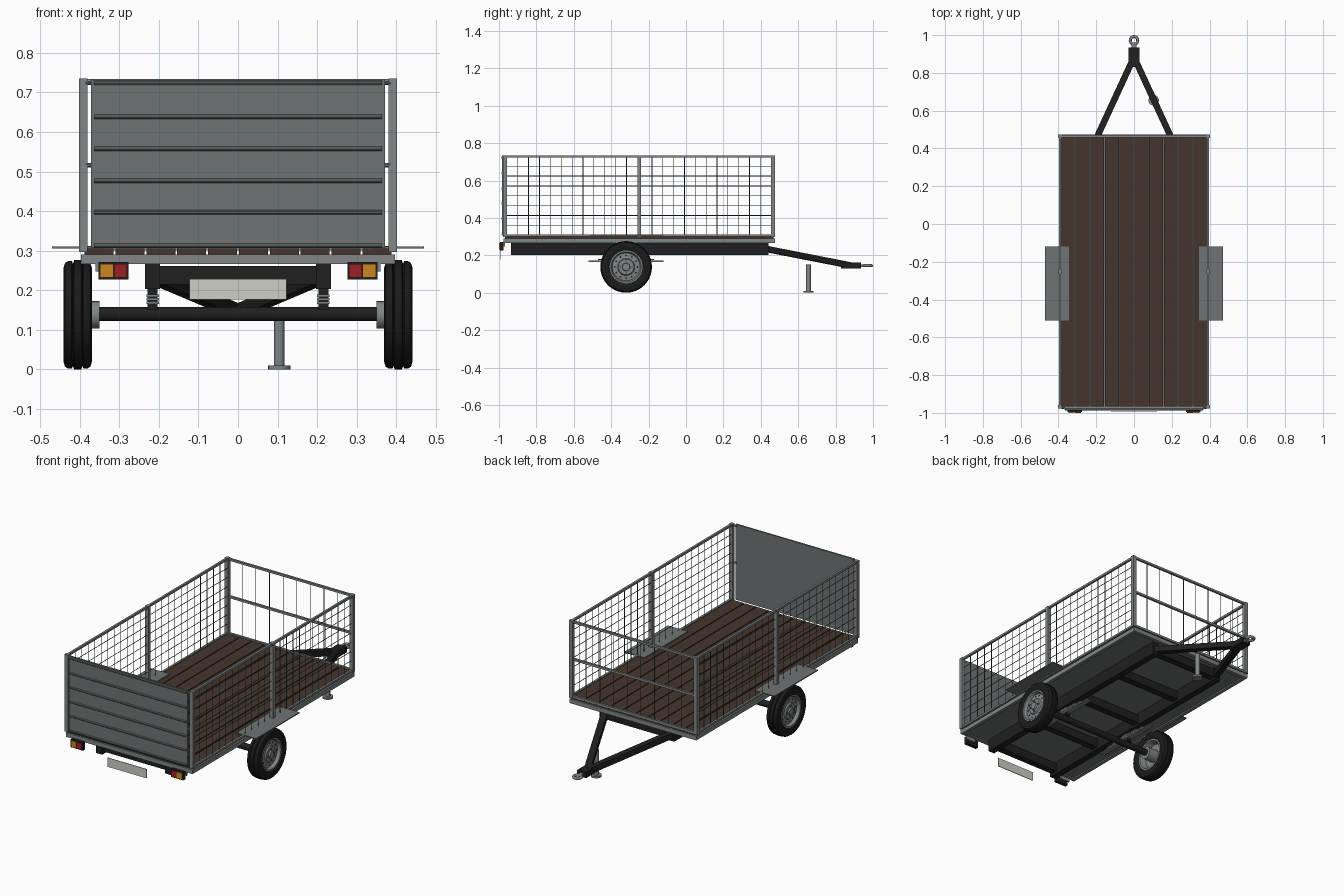
import bpy, bmesh, math
from mathutils import Vector, Matrix

cube = bpy.data.objects.get("Cube")
if cube:
    bpy.data.objects.remove(cube, do_unlink=True)


def material(name, r, g, b):
    m = bpy.data.materials.new(name)
    m.use_nodes = True
    m.diffuse_color = (r, g, b, 1)
    m.node_tree.nodes["Principled BSDF"].inputs["Base Color"].default_value = (r, g, b, 1)
    return m


STEEL = material("galvanised steel", 0.22, 0.24, 0.24)
SHEET = material("sheet steel", 0.16, 0.175, 0.175)
WIRE = material("wire grey", 0.09, 0.1, 0.1)
BLACK = material("black paint", 0.014, 0.014, 0.014)
RUBBER = material("rubber", 0.011, 0.011, 0.011)
WOOD = material("brown boards", 0.058, 0.036, 0.027)
RED = material("red lens", 0.33, 0.015, 0.02)
AMBER = material("amber lens", 0.6, 0.24, 0.015)
WHITE = material("plate white", 0.62, 0.62, 0.56)


def finish(name, bm, mat, smooth=False):
    bmesh.ops.recalc_face_normals(bm, faces=bm.faces)
    me = bpy.data.meshes.new(name)
    bm.to_mesh(me)
    bm.free()
    me.materials.append(mat)
    ob = bpy.data.objects.new(name, me)
    bpy.context.collection.objects.link(ob)
    if smooth:
        bpy.ops.object.select_all(action='DESELECT')
        ob.select_set(True)
        bpy.context.view_layer.objects.active = ob
        bpy.ops.object.shade_smooth_by_angle(angle=math.radians(35))
    return ob


def add_box(bm, x0, x1, y0, y1, z0, z1):
    mid = Vector((x0 + x1, y0 + y1, z0 + z1)) / 2
    size = Matrix.Diagonal((abs(x1 - x0), abs(y1 - y0), abs(z1 - z0), 1))
    bmesh.ops.create_cube(bm, size=1, matrix=Matrix.Translation(mid) @ size)


def boxes(name, mat, *limits):
    bm = bmesh.new()
    for lim in limits:
        add_box(bm, *lim)
    return finish(name, bm, mat)


def add_rod(bm, a, b, r, sides=6):
    a, b = Vector(a), Vector(b)
    turn = (b - a).to_track_quat('Z', 'Y').to_matrix().to_4x4()
    bmesh.ops.create_cone(bm, cap_ends=True, segments=sides, radius1=r, radius2=r,
                          depth=(b - a).length, matrix=Matrix.Translation((a + b) / 2) @ turn)


def rod(name, mat, a, b, r, sides=20):
    bm = bmesh.new()
    add_rod(bm, a, b, r, sides)
    return finish(name, bm, mat, True)


def lathe(name, mat, outline, centre, side, segments=40):
    """Turn a closed (offset, radius) outline around the x axis."""
    bm = bmesh.new()
    vs = [bm.verts.new((side * x, 0, r)) for x, r in outline]
    edges = [bm.edges.new((vs[i], vs[(i + 1) % len(vs)])) for i in range(len(vs))]
    bmesh.ops.spin(bm, geom=vs + edges, cent=(0, 0, 0), axis=(1, 0, 0),
                   angle=2 * math.pi, steps=segments)
    bmesh.ops.remove_doubles(bm, verts=bm.verts, dist=0.0002)
    bmesh.ops.translate(bm, verts=bm.verts, vec=centre)
    return finish(name, bm, mat, True)


REAR, NOSE, MID, TOP = -0.975, 0.475, -0.25, 0.735
AXLE_Y, AXLE_Z = -0.32, 0.138

# Load floor: spaced boards over a sheet with an edge frame
boards = [(-0.39 + i * 0.078 + 0.0025, -0.312 + i * 0.078 - 0.0025,
           REAR + 0.008, NOSE - 0.008, 0.290, 0.305) for i in range(10)]
boxes("floor_boards", WOOD, *boards)
boxes("floor_sheet", SHEET, (-0.38, 0.38, REAR + 0.01, NOSE - 0.01, 0.274, 0.289))
boxes("floor_frame", STEEL,
      *[(s * 0.378, s * 0.397, REAR, NOSE, 0.267, 0.291) for s in (-1, 1)],
      (-0.378, 0.378, REAR, REAR + 0.02, 0.267, 0.291),
      (-0.378, 0.378, NOSE - 0.02, NOSE, 0.267, 0.291))

# Cage sides: posts, rails and wire mesh
for s, side in ((1, "left"), (-1, "right")):
    boxes(side + "_posts", STEEL,
          *[(s * 0.38, s * 0.402, y - 0.01, y + 0.01, 0.297, TOP)
            for y in (REAR + 0.007, MID, NOSE - 0.01)])
    boxes(side + "_rails", STEEL,
          (s * 0.386, s * 0.398, REAR, NOSE, TOP - 0.013, TOP - 0.001),
          (s * 0.386, s * 0.398, REAR, NOSE, 0.300, 0.311))
    bm = bmesh.new()
    x = s * 0.391
    for y0, y1 in ((REAR + 0.017, MID - 0.01), (MID + 0.01, NOSE - 0.02)):
        for i in range(1, 12):
            y = y0 + (y1 - y0) * i / 12
            add_rod(bm, (x, y, 0.305), (x, y, TOP - 0.006), 0.0018)
        for i in range(1, 8):
            z = 0.308 + (TOP - 0.314) * i / 8
            add_rod(bm, (x - s * 0.002, y0, z), (x - s * 0.002, y1, z), 0.0018)
    finish(side + "_wire_mesh", bm, WIRE)

# Cage nose: rails with upright wires
y = NOSE - 0.01
boxes("nose_rails", STEEL,
      *[(-0.385, 0.385, y - 0.006, y + 0.006, z - 0.006, z + 0.006)
        for z in (0.306, 0.516, TOP - 0.007)])
bm = bmesh.new()
for i in range(1, 9):
    x = -0.385 + 0.77 * i / 9
    add_rod(bm, (x, y, 0.306), (x, y, TOP - 0.007), 0.0018)
finish("nose_wires", bm, WIRE)

# Tailgate with pressed ribs and latch pins
boxes("tailgate", SHEET, (-0.371, 0.371, -0.983, -0.973, 0.307, TOP - 0.001))
bm = bmesh.new()
for z in (0.313, 0.397, 0.477, 0.558, 0.639, 0.724):
    add_rod(bm, (-0.364, -0.982, z), (0.364, -0.982, z), 0.006, 10)
finish("tailgate_ribs", bm, SHEET, True)
bm = bmesh.new()
for s in (-1, 1):
    for z in (0.516, 0.724):
        add_rod(bm, (s * 0.365, -0.974, z), (s * 0.385, -0.974, z), 0.005, 10)
finish("tailgate_pins", bm, STEEL, True)

# Chassis ladder
cross = [(-0.2, 0.2, y - 0.02, y + 0.02, 0.215, 0.262) for y in (-0.9, -0.56, -0.22, 0.11, 0.42)]
boxes("chassis", BLACK, *cross,
      *[(s * 0.197, s * 0.235, -0.935, 0.44, 0.203, 0.273) for s in (-1, 1)])

# Axle, leaf springs and wheels
rod("axle", BLACK, (-0.358, AXLE_Y, 0.14), (0.358, AXLE_Y, 0.14), 0.018)
half_tyre = [(-0.027, 0.086), (-0.034, 0.1), (-0.036, 0.118), (-0.032, 0.131),
             (-0.024, 0.136), (-0.015, 0.136), (-0.012, 0.129), (-0.009, 0.138)]
tyre = half_tyre + [(-x, r) for x, r in reversed(half_tyre)]
rim = [(0.031, 0.088), (0.031, 0.081), (0.014, 0.074), (0.018, 0.046), (0.025, 0.041),
       (0.025, 0.022), (0.033, 0.019), (0.033, 0), (0.008, 0), (0.006, 0.07),
       (-0.028, 0.08), (-0.028, 0.088)]
for s, side in ((1, "left"), (-1, "right")):
    hub = Vector((s * 0.405, AXLE_Y, AXLE_Z))
    lathe(side + "_tyre", RUBBER, tyre, hub, s)
    lathe(side + "_rim", STEEL, rim, hub, s)
    rod(side + "_brake_drum", STEEL, (s * 0.35, AXLE_Y, AXLE_Z), (s * 0.415, AXLE_Y, AXLE_Z), 0.035)
    nuts, holes = bmesh.new(), bmesh.new()
    for i in range(12):
        a = 2 * math.pi * i / 12
        d = Vector((0, math.cos(a), math.sin(a)))
        p = hub + d * 0.061 + Vector((s * 0.016, 0, 0))
        add_rod(holes, p - Vector((s * 0.002, 0, 0)), p + Vector((s * 0.001, 0, 0)), 0.005, 10)
        if i % 3 == 0:
            p = hub + d * 0.031 + Vector((s * 0.024, 0, 0))
            add_rod(nuts, p, p + Vector((s * 0.006, 0, 0)), 0.005)
    finish(side + "_wheel_nuts", nuts, WIRE)
    finish(side + "_rim_holes", holes, BLACK)
    boxes(side + "_leaf_spring", STEEL,
          *[(s * 0.2, s * 0.231, AXLE_Y - h, AXLE_Y + h, z, z + 0.007)
            for h, z in ((0.2, 0.165), (0.15, 0.174), (0.1, 0.183))])
    boxes(side + "_spring_mount", BLACK,
          (s * 0.203, s * 0.228, AXLE_Y - 0.025, AXLE_Y + 0.025, 0.15, 0.206))
    boxes(side + "_mudguard", SHEET, (s * 0.345, s * 0.47, -0.51, -0.12, 0.3055, 0.311))

# Drawbar, coupling and towing eye
for s, side in ((1, "left"), (-1, "right")):
    a, b = Vector((s * 0.212, 0.425, 0.235)), Vector((s * 0.004, 0.875, 0.147))
    d = b - a
    across = d.cross(Vector((0, 0, 1))).normalized()
    up = across.cross(d).normalized()
    frame = Matrix((across, d.normalized(), up)).transposed().to_4x4()
    bm = bmesh.new()
    bmesh.ops.create_cube(bm, size=1, matrix=Matrix.Translation((a + b) / 2) @ frame
                          @ Matrix.Diagonal((0.034, d.length, 0.032, 1)))
    finish(side + "_drawbar", bm, BLACK)
boxes("coupling", BLACK, (-0.028, 0.028, 0.83, 0.935, 0.13, 0.162))
boxes("eye_shank", STEEL, (-0.012, 0.012, 0.93, 0.955, 0.138, 0.152))
bpy.ops.mesh.primitive_torus_add(location=(0, 0.972, 0.145), major_radius=0.02, minor_radius=0.008,
                                 major_segments=28, minor_segments=12)
eye = bpy.context.object
eye.name = "towing_eye"
eye.data.materials.append(STEEL)
bpy.ops.object.shade_smooth_by_angle(angle=math.radians(40))

# Prop stand
rod("stand_leg", STEEL, (0.104, 0.655, 0.005), (0.104, 0.655, 0.15), 0.013)
rod("stand_foot", STEEL, (0.104, 0.655, 0), (0.104, 0.655, 0.01), 0.028)

# Tail lights and number plate
for s, side in ((1, "left"), (-1, "right")):
    boxes(side + "_lamp_housing", BLACK, (s * 0.276, s * 0.353, -0.994, -0.975, 0.227, 0.272))
    boxes(side + "_lamp_bracket", STEEL, (s * 0.3, s * 0.36, -0.975, -0.968, 0.247, 0.27))
    boxes(side + "_red_lens", RED, (s * 0.28, s * 0.3135, -1.0, -0.993, 0.232, 0.267))
    boxes(side + "_amber_lens", AMBER, (s * 0.3145, s * 0.348, -1.0, -0.993, 0.232, 0.267))
boxes("number_plate", WHITE, (-0.122, 0.122, -0.993, -0.989, 0.177, 0.228))
